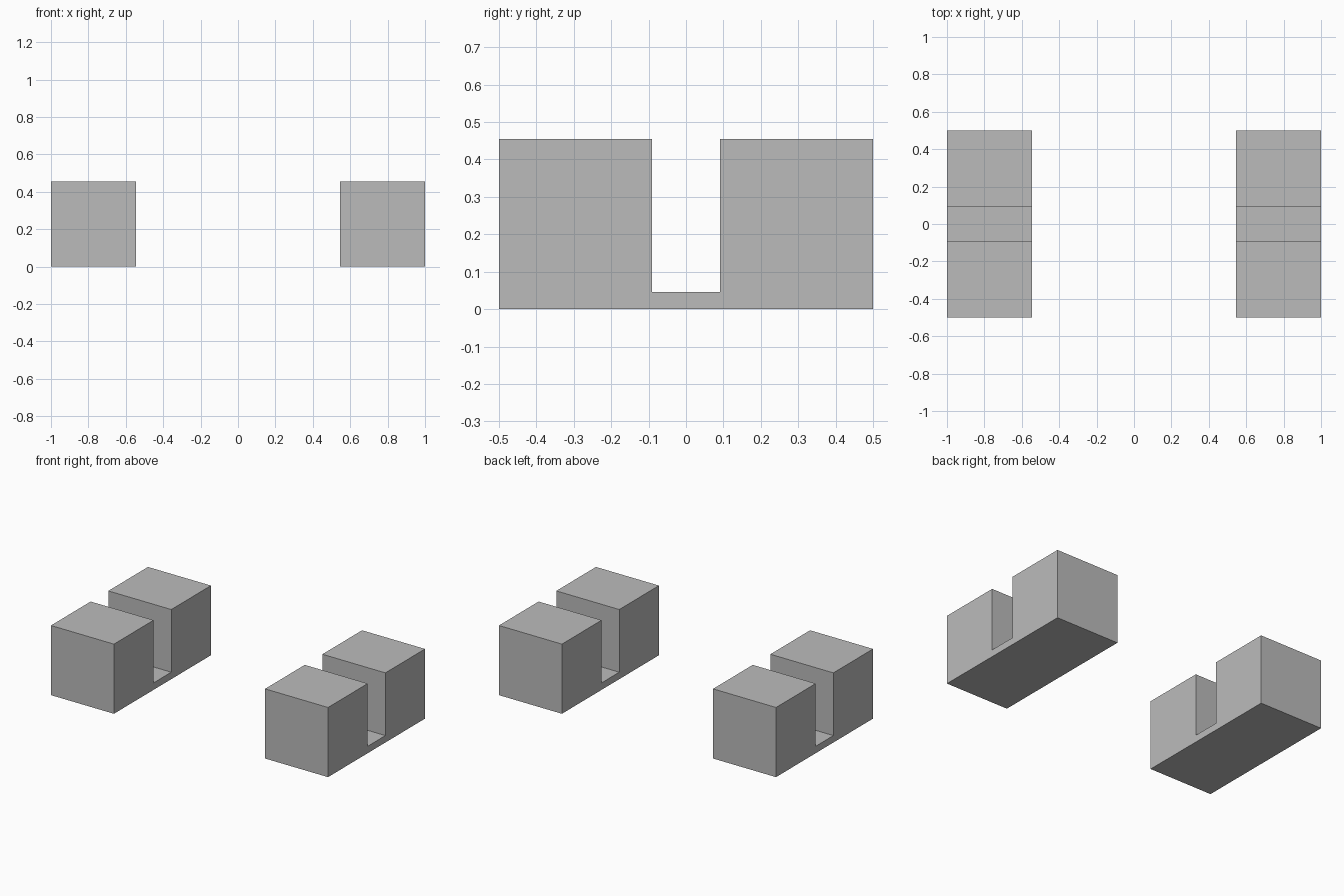
import bpy
import bmesh

cube = bpy.data.objects.get("Cube")
if cube:
    bpy.data.objects.remove(cube, do_unlink=True)

# Plain grey material
GREY = (0.5, 0.5, 0.5, 1)
grey = bpy.data.materials.new("grey")
grey.use_nodes = True
grey.diffuse_color = GREY
grey.node_tree.nodes["Principled BSDF"].inputs["Base Color"].default_value = GREY

WIDTH, HEIGHT, LENGTH = 0.4545, 0.4545, 1.0
SLOT, FLOOR = 0.182, 0.0455


def slotted_block(name, x_inner):
    """Extrude the slotted side profile across the block's width."""
    end, gap = LENGTH / 2, SLOT / 2
    profile = [(-end, 0), (end, 0), (end, HEIGHT), (gap, HEIGHT),
               (gap, FLOOR), (-gap, FLOOR), (-gap, HEIGHT), (-end, HEIGHT)]
    bm = bmesh.new()
    face = bm.faces.new([bm.verts.new((x_inner, y, z)) for y, z in profile])
    result = bmesh.ops.extrude_face_region(bm, geom=[face])
    moved = [v for v in result["geom"] if isinstance(v, bmesh.types.BMVert)]
    bmesh.ops.translate(bm, verts=moved, vec=(WIDTH, 0, 0))
    bmesh.ops.recalc_face_normals(bm, faces=bm.faces)
    mesh = bpy.data.meshes.new(name)
    bm.to_mesh(mesh)
    bm.free()
    mesh.materials.append(grey)
    obj = bpy.data.objects.new(name, mesh)
    bpy.context.collection.objects.link(obj)
    return obj


# Matching pair of slotted blocks
slotted_block("left_slotted_block", 1 - WIDTH)
slotted_block("right_slotted_block", -1)
